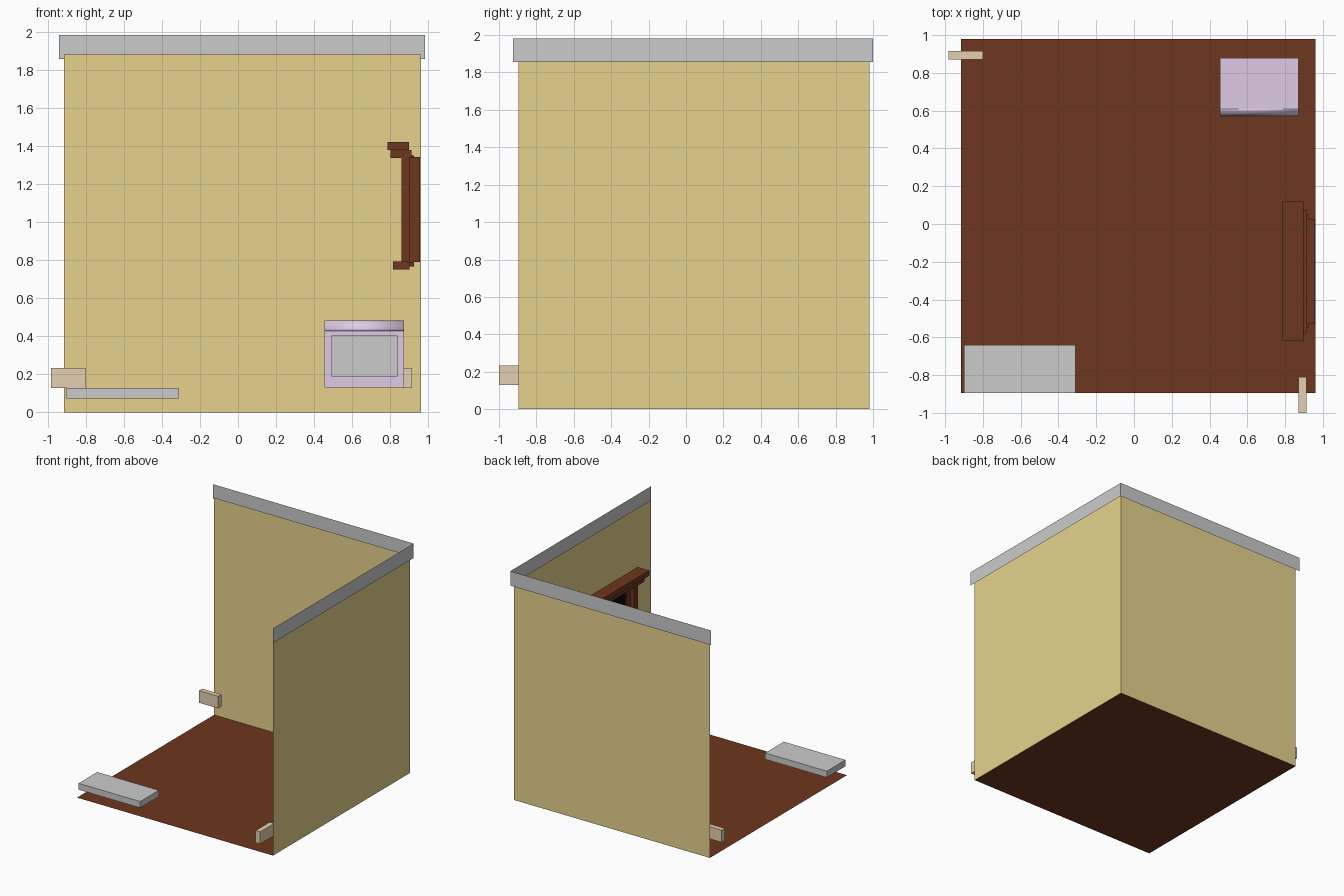
import bpy, bmesh, math

if "Cube" in bpy.data.objects:
    bpy.data.objects.remove(bpy.data.objects["Cube"])

def material(name, rgb):
    m = bpy.data.materials.new(name)
    m.diffuse_color = (*rgb, 1)
    m.use_nodes = True
    m.node_tree.nodes["Principled BSDF"].inputs["Base Color"].default_value = m.diffuse_color
    return m

WALL = material("plaster", (0.79, 0.65, 0.267))
WOOD = material("dark_wood", (0.153, 0.038, 0.0135))
LILAC = material("lilac", (0.73, 0.60, 0.78))
BEIGE = material("beige", (0.78, 0.63, 0.44))
BLACK = material("black", (0.002, 0.002, 0.002))

def mesh_object(name, verts, faces, mat=None):
    me = bpy.data.meshes.new(name)
    me.from_pydata(verts, [], faces)
    ob = bpy.data.objects.new(name, me)
    bpy.context.collection.objects.link(ob)
    if mat:
        me.materials.append(mat)
    bm = bmesh.new()
    bm.from_mesh(me)
    if len(faces) > 1:
        bmesh.ops.recalc_face_normals(bm, faces=bm.faces)
    bm.to_mesh(me)
    bm.free()
    return ob

def box(name, x, y, z, mat=None):
    v = [(a, b, c) for a in x for b in y for c in z]
    f = [(0, 1, 3, 2), (4, 6, 7, 5), (0, 4, 5, 1), (2, 3, 7, 6), (0, 2, 6, 4), (1, 5, 7, 3)]
    return mesh_object(name, v, f, mat)

def extrude_x(name, prof, x, mat):
    n = len(prof)
    verts = [(a, y, z) for a in x for y, z in prof]
    faces = [tuple(range(n)), tuple(range(2 * n - 1, n - 1, -1))]
    faces += [(i, (i + 1) % n, n + (i + 1) % n, n + i) for i in range(n)]
    return mesh_object(name, verts, faces, mat)

def back_sheet(name, x, y, z, mat=None):
    return mesh_object(name, [(x[0], y, z[0]), (x[1], y, z[0]), (x[1], y, z[1]), (x[0], y, z[1])], [(0, 1, 2, 3)], mat)

def side_sheet(name, x, y, z, mat=None):
    return mesh_object(name, [(x, y[1], z[0]), (x, y[0], z[0]), (x, y[0], z[1]), (x, y[1], z[1])], [(0, 3, 2, 1)], mat)

# Room shell: thin sheets
X, Y = (-0.915, 0.962), (-0.895, 0.98)
mesh_object("floor", [(X[0], Y[0], 0), (X[1], Y[0], 0), (X[1], Y[1], 0), (X[0], Y[1], 0)], [(0, 1, 2, 3)], WOOD)
back_sheet("back_wall", X, Y[1], (0, 1.88), WALL)
side_sheet("right_wall", X[1], Y, (0, 1.88), WALL)

# Cornice sheets just outside the walls
back_sheet("back_cornice", (-0.94, 0.982), 1.0, (1.857, 1.982))
side_sheet("right_cornice", 0.982, (-0.925, 1.0), (1.857, 1.982))

# Window surround on the right wall, symmetric about its centre line
CY = -0.25
def span(half):
    return (CY - half, CY + half)

box("window_top_shelf", (0.785, 0.897), span(0.37), (1.378, 1.422), WOOD)
box("window_top_moulding", (0.802, 0.912), span(0.325), (1.338, 1.378), WOOD)
box("window_sill", (0.815, 0.90), span(0.33), (0.752, 0.793), WOOD)
box("window_sill_moulding", (0.90, 0.925), span(0.30), (0.768, 0.79), WOOD)
box("window_head_moulding", (0.90, 0.925), span(0.30), (1.338, 1.35), WOOD)
box("window_head", (0.897, 0.957), span(0.2775), (1.33, 1.343), WOOD)
for side, name in ((-1, "front"), (1, "back")):
    outer = sorted((CY + side * 0.27, CY + side * 0.32))
    inner = sorted((CY + side * 0.22, CY + side * 0.2775))
    box(name + "_window_post", (0.86, 0.90), outer, (0.79, 1.342), WOOD)
    box(name + "_window_inner_post", (0.897, 0.957), inner, (0.79, 1.342), WOOD)
box("window_pane", (0.908, 0.95), span(0.225), (0.79, 1.335), BLACK)

# Lilac cabinet: stepped body with a quarter-round, softly shaded top front edge
CX = (0.455, 0.872)
body = [(0.88, 0.13), (0.58, 0.13), (0.58, 0.428), (0.61, 0.428), (0.61, 0.484), (0.88, 0.484)]
extrude_x("cabinet_body", body, CX, LILAC)
arc = [i * math.pi / 16 for i in range(9)]
lip = [(0.61, 0.428)] + [(0.61 - 0.04 * math.cos(a), 0.428 + 0.056 * math.sin(a)) for a in arc]
edge = extrude_x("cabinet_rounded_edge", lip, CX, LILAC)
edge.data.shade_smooth()
box("cabinet_front_panel", (0.49, 0.838), (0.57, 0.585), (0.19, 0.405))

# Low slab and two wall-end blocks
box("low_slab", (-0.90, -0.31), (-0.895, -0.64), (0.073, 0.128))
box("left_end_block", (-0.983, -0.80), (0.872, 0.915), (0.128, 0.233), BEIGE)
box("right_end_block", (0.87, 0.913), (-1.0, -0.81), (0.128, 0.233), BEIGE)
